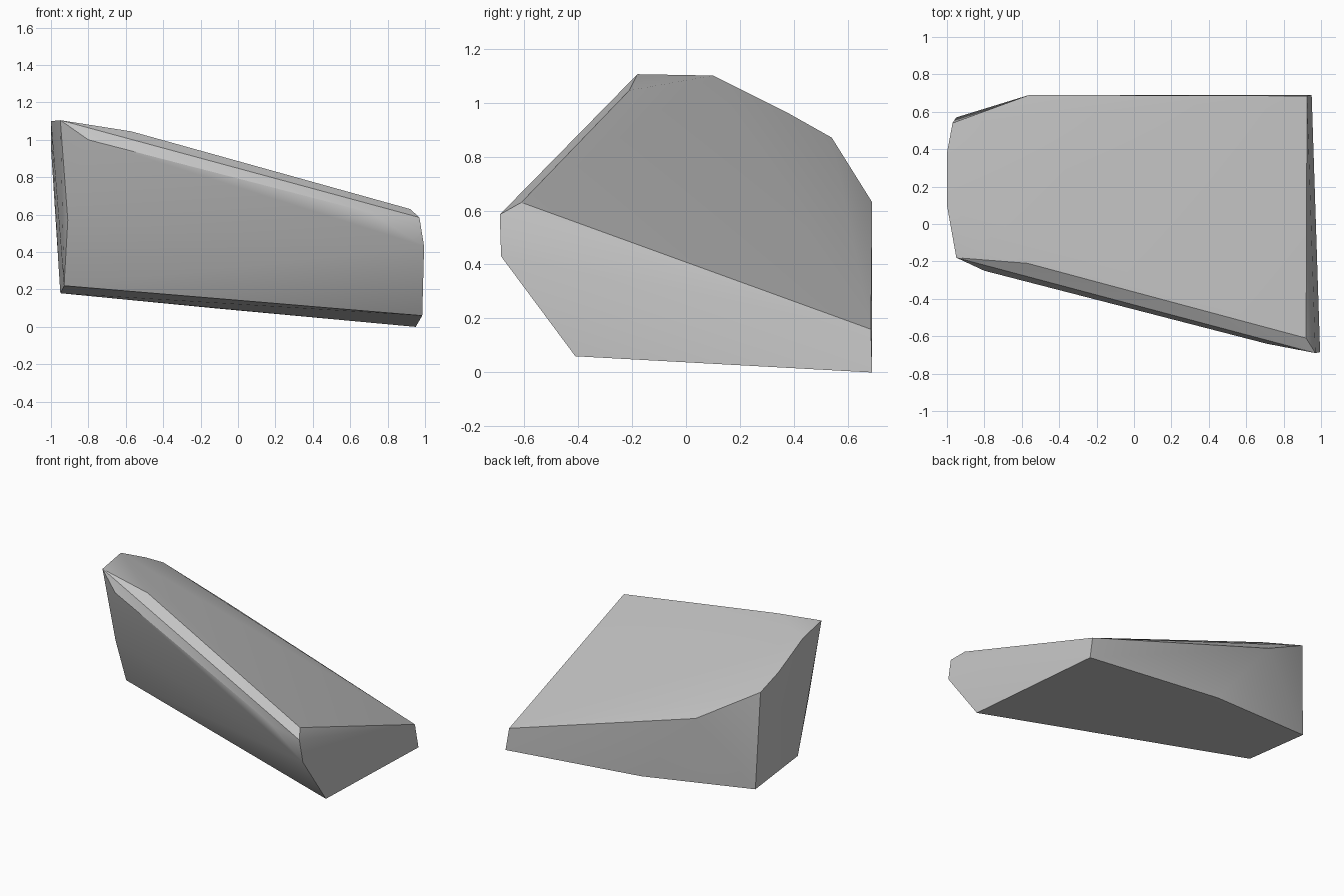
import bpy
import bmesh
import math
from mathutils import Vector

default_cube = bpy.data.objects.get("Cube")
if default_cube:
    bpy.data.objects.remove(default_cube, do_unlink=True)


def flat_material(name, level):
    """One plain grey, used for viewport and render."""
    material = bpy.data.materials.new(name)
    material.use_nodes = True
    colour = (level, level, level, 1)
    material.diffuse_color = colour
    shader = material.node_tree.nodes["Principled BSDF"]
    shader.inputs["Base Color"].default_value = colour
    shader.inputs["Roughness"].default_value = 0.9
    return material


def hull_object(name, corner_groups, material):
    """Wrap a faceted convex skin around groups of corner points."""
    bm = bmesh.new()
    for group in corner_groups:
        for corner in group:
            bm.verts.new(Vector(corner))
    bmesh.ops.convex_hull(bm, input=list(bm.verts))
    loose = [v for v in bm.verts if not v.link_faces]
    bmesh.ops.delete(bm, geom=loose, context='VERTS')
    bmesh.ops.recalc_face_normals(bm, faces=list(bm.faces))
    mesh = bpy.data.meshes.new(name)
    bm.to_mesh(mesh)
    bm.free()
    mesh.materials.append(material)
    obj = bpy.data.objects.new(name, mesh)
    bpy.context.collection.objects.link(obj)
    return obj


# Underside outline
underside = [(-.93, .06, .22), (.985, -.41, .06), (.95, .69, 0),
             (-.13, .69, .1), (-.95, .57, .18)]

# Sloping top slab outline
top_slab = [(-.95, -.18, 1.105), (-1, .1, 1.1), (-1, .38, .96),
            (-.97, .54, .87), (-.56, .69, .63), (.925, .685, .16),
            (.92, -.61, .63), (-.57, -.21, 1.045)]

# Worn front brow and the end below it
front_brow = [(-.8, -.25, 1), (.71, -.64, .61), (.97, -.69, .585),
              (.995, -.685, .43), (-.91, -.09, .57)]

rock = hull_object("rock", [underside, top_slab, front_brow],
                   flat_material("stone grey", .55))

# Soft shading on shallow bends, crisp edges elsewhere
bpy.ops.object.select_all(action='DESELECT')
rock.select_set(True)
bpy.context.view_layer.objects.active = rock
bpy.ops.object.shade_smooth_by_angle(angle=math.radians(30))
